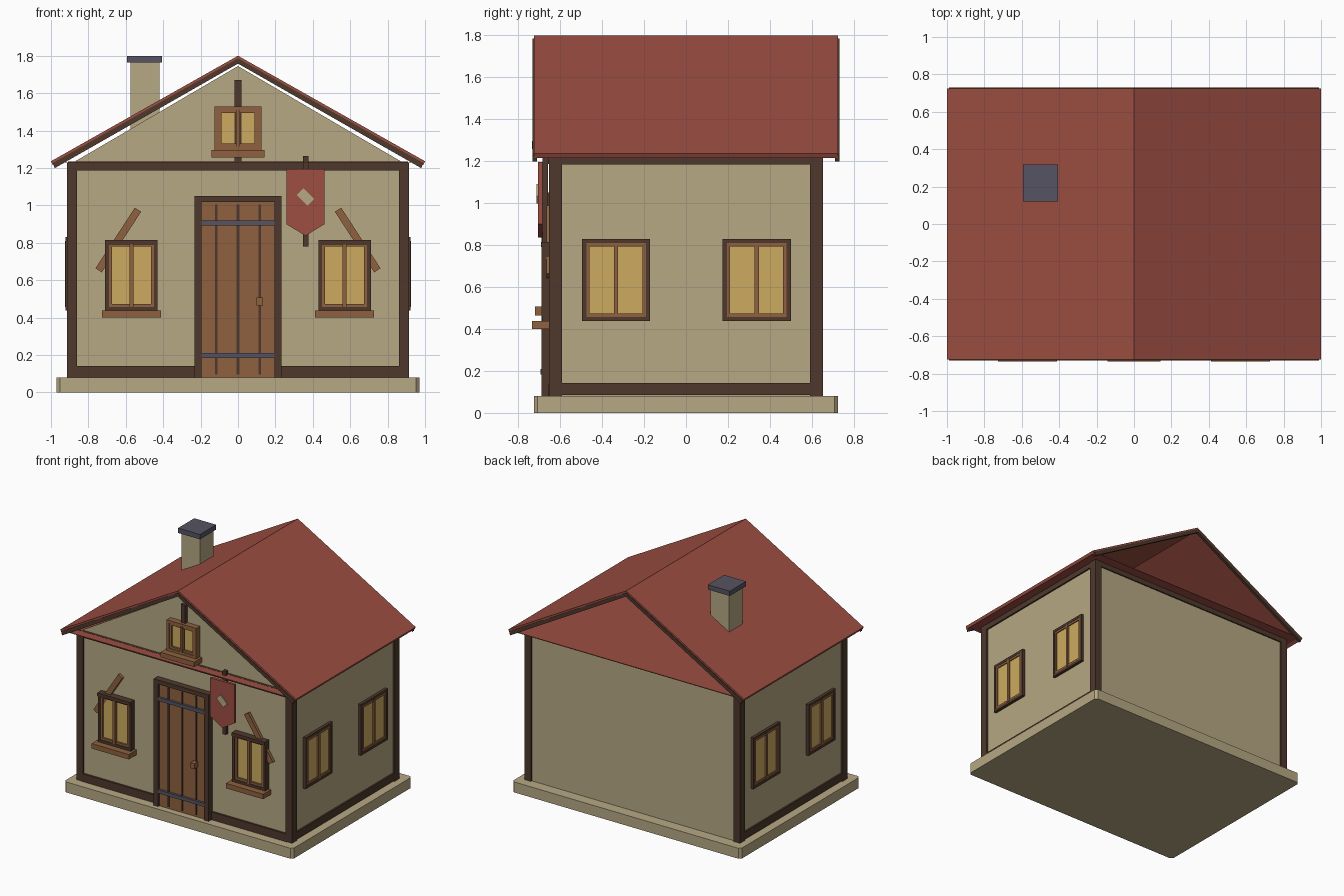
import bpy, bmesh, math
from mathutils import Matrix, Vector

if "Cube" in bpy.data.objects:
    bpy.data.objects.remove(bpy.data.objects["Cube"])


def mat(name, r, g, b):
    m = bpy.data.materials.new(name)
    lin = lambda c: ((c / 255 + 0.055) / 1.055) ** 2.4
    m.diffuse_color = (lin(r), lin(g), lin(b), 1)
    m.use_nodes = True
    m.node_tree.nodes["Principled BSDF"].inputs["Base Color"].default_value = m.diffuse_color
    return m


PLASTER = mat("plaster", 183, 168, 132)
ROOF = mat("roof_red", 157, 78, 66)
WOOD = mat("brown_wood", 142, 97, 63)
DARK = mat("dark_timber", 78, 57, 44)
GLASS = mat("amber_glass", 205, 171, 96)
SLATE = mat("slate_iron", 86, 84, 98)


def add(name, bm, m):
    bmesh.ops.recalc_face_normals(bm, faces=bm.faces)
    me = bpy.data.meshes.new(name)
    bm.to_mesh(me)
    bm.free()
    me.materials.append(m)
    ob = bpy.data.objects.new(name, me)
    bpy.context.collection.objects.link(ob)
    return ob


def box(name, m, x0, x1, y0, y1, z0, z1, turn=0):
    """Box from its limits, optionally turned about y around its centre."""
    bm = bmesh.new()
    c = Vector(((x0 + x1) / 2, (y0 + y1) / 2, (z0 + z1) / 2))
    size = Matrix.Diagonal((abs(x1 - x0), abs(y1 - y0), abs(z1 - z0), 1))
    bmesh.ops.create_cube(bm, size=1, matrix=Matrix.Translation(c) @ Matrix.Rotation(turn, 4, 'Y') @ size)
    return add(name, bm, m)


def prism(name, m, pts, y0, y1):
    """Front outline (x, z) pushed from y0 to y1."""
    bm = bmesh.new()
    f = bm.faces.new([bm.verts.new((x, y0, z)) for x, z in pts])
    r = bmesh.ops.extrude_face_region(bm, geom=[f])
    bmesh.ops.translate(bm, vec=(0, y1 - y0, 0), verts=[v for v in r["geom"] if isinstance(v, bmesh.types.BMVert)])
    return add(name, bm, m)


WX, WY = 0.90, 0.64    # wall half sizes


def on_wall(side, name, m, u0, u1, z0, z1, d, base=0):
    """Plate lying on a wall: side 0 is the front, +1 / -1 the right / left."""
    if side == 0:
        return box(name, m, u0, u1, -WY - base, -WY - d, z0, z1)
    return box(name, m, side * (WX + base), side * (WX + d), u0, u1, z0, z1)


def ring(side, name, m, u0, u1, z0, z1, t, d):
    for part, a in (("left", (u0, u0 + t, z0, z1)), ("right", (u1 - t, u1, z0, z1)),
                    ("top", (u0 + t, u1 - t, z1 - t, z1)), ("bottom", (u0 + t, u1 - t, z0, z0 + t))):
        on_wall(side, name + "_" + part, m, *a, d)


def window(side, c, w, z0, z1, d, sill=True, outer=DARK):
    u0, u1, t = c - w / 2, c + w / 2, 0.02
    ring(side, "window_frame", outer, u0, u1, z0, z1, t, d * 0.9)
    ring(side, "window_sash", WOOD, u0 + t, u1 - t, z0 + t, z1 - t, 0.016, d * 0.8)
    on_wall(side, "window_mullion", WOOD, c - 0.01, c + 0.01, z0 + t, z1 - t, d)
    on_wall(side, "window_glass", GLASS, u0 + t, u1 - t, z0 + t, z1 - t, d * 0.5)
    if sill:
        on_wall(side, "window_sill", WOOD, u0 - 0.018, u1 + 0.018, z0 - 0.038, z0, 0.095)


# stone base with clipped corners, and the walls
base = box("base", PLASTER, -0.97, 0.97, -0.725, 0.725, 0, 0.08)
bm = bmesh.new()
bm.from_mesh(base.data)
bmesh.ops.bevel(bm, geom=[e for e in bm.edges if abs(e.verts[0].co.z - e.verts[1].co.z) > 0.01],
                offset=0.018, segments=1, affect='EDGES')
bm.to_mesh(base.data)
bm.free()
box("walls", PLASTER, -WX, WX, -WY, WY, 0.08, 1.228)

# timber posts and beams
for sx in (-1, 1):
    for sy in (-1, 1):
        box("corner_post", DARK, sx * 0.86, sx * 0.915, sy * 0.592, sy * 0.652, 0.08, 1.226)
    on_wall(sx, "side_bottom_beam", DARK, -0.6, 0.6, 0.085, 0.142, 0.012)
    on_wall(sx, "side_top_beam", DARK, -0.6, 0.6, 1.185, 1.226, 0.012)
    on_wall(0, "front_bottom_beam", DARK, sx * 0.23, sx * 0.87, 0.08, 0.14, 0.015)
on_wall(0, "front_top_beam", DARK, -0.91, 0.91, 1.187, 1.234, 0.018)
box("back_top_beam", DARK, -0.87, 0.87, WY, 0.65, 1.187, 1.226)

# front gable, open behind
prism("front_gable", PLASTER, [(-0.88, 1.23), (0.88, 1.23), (0, 1.745)], -WY, -WY + 0.02)
on_wall(0, "gable_post", DARK, -0.018, 0.018, 1.23, 1.67, 0.025)

# roof slopes, barge boards and attic floor
def chevron(x, z_eave, z_ridge, t):
    return [(-x, z_eave), (0, z_ridge), (x, z_eave), (x - 0.01, z_eave - t), (0, z_ridge - t), (-x + 0.01, z_eave - t)]

prism("roof", ROOF, chevron(1.0, 1.236, 1.80, 0.02), -0.725, 0.725)
for s in (-1, 1):
    prism("barge_board", DARK, chevron(0.99, 1.227, 1.786, 0.028), s * 0.71, s * 0.731)
box("attic_floor", ROOF, -0.97, 0.97, -0.722, 0.722, 1.229, 1.233)

# chimney
box("chimney", PLASTER, -0.576, -0.42, 0.137, 0.30, 1.235, 1.765)
box("chimney_cap", SLATE, -0.593, -0.407, 0.12, 0.317, 1.763, 1.80)

# windows
window(0, 0, 0.25, 1.295, 1.53, 0.05, outer=WOOD)
for s in (-1, 1):
    window(0, s * 0.57, 0.28, 0.438, 0.815, 0.05)
    for c in (-0.333, 0.337):
        window(s, c, 0.325, 0.438, 0.83, 0.025, sill=False)
    on_wall(0, "window_lintel", DARK, s * 0.57 - 0.14, s * 0.57 + 0.14, 0.79, 0.815, 0.052)
    # slanted brace behind each front window
    box("diagonal_brace", WOOD, s * 0.64 - 0.02, s * 0.64 + 0.02, -WY, -WY - 0.025, 0.622, 1.008, -s * math.radians(33))

# door with planks, straps and handle
for s in (-1, 1):
    on_wall(0, "door_jamb", DARK, s * 0.195, s * 0.233, 0.08, 1.05, 0.05)
on_wall(0, "door_lintel", DARK, -0.195, 0.195, 1.018, 1.05, 0.05)
on_wall(0, "door", WOOD, -0.195, 0.195, 0.08, 1.018, 0.035)
for x in (-0.117, 0, 0.117):
    on_wall(0, "plank_gap", DARK, x - 0.007, x + 0.007, 0.095, 1.005, 0.041, 0.035)
for z in (0.197, 0.905):
    on_wall(0, "door_strap", SLATE, -0.195, 0.195, z - 0.013, z + 0.013, 0.053, 0.035)
on_wall(0, "door_handle", WOOD, 0.1, 0.133, 0.465, 0.507, 0.08, 0.035)

# hanging banner
on_wall(0, "banner_pole", DARK, 0.348, 0.376, 0.78, 1.265, 0.045, 0.018)
prism("banner", ROOF, [(0.258, 1.195), (0.258, 0.9), (0.361, 0.837), (0.463, 0.9), (0.463, 1.195)],
      -WY - 0.065, -WY - 0.045)
box("banner_patch", PLASTER, 0.321, 0.401, -WY - 0.073, -WY - 0.065, 1.02, 1.07, math.radians(45))
